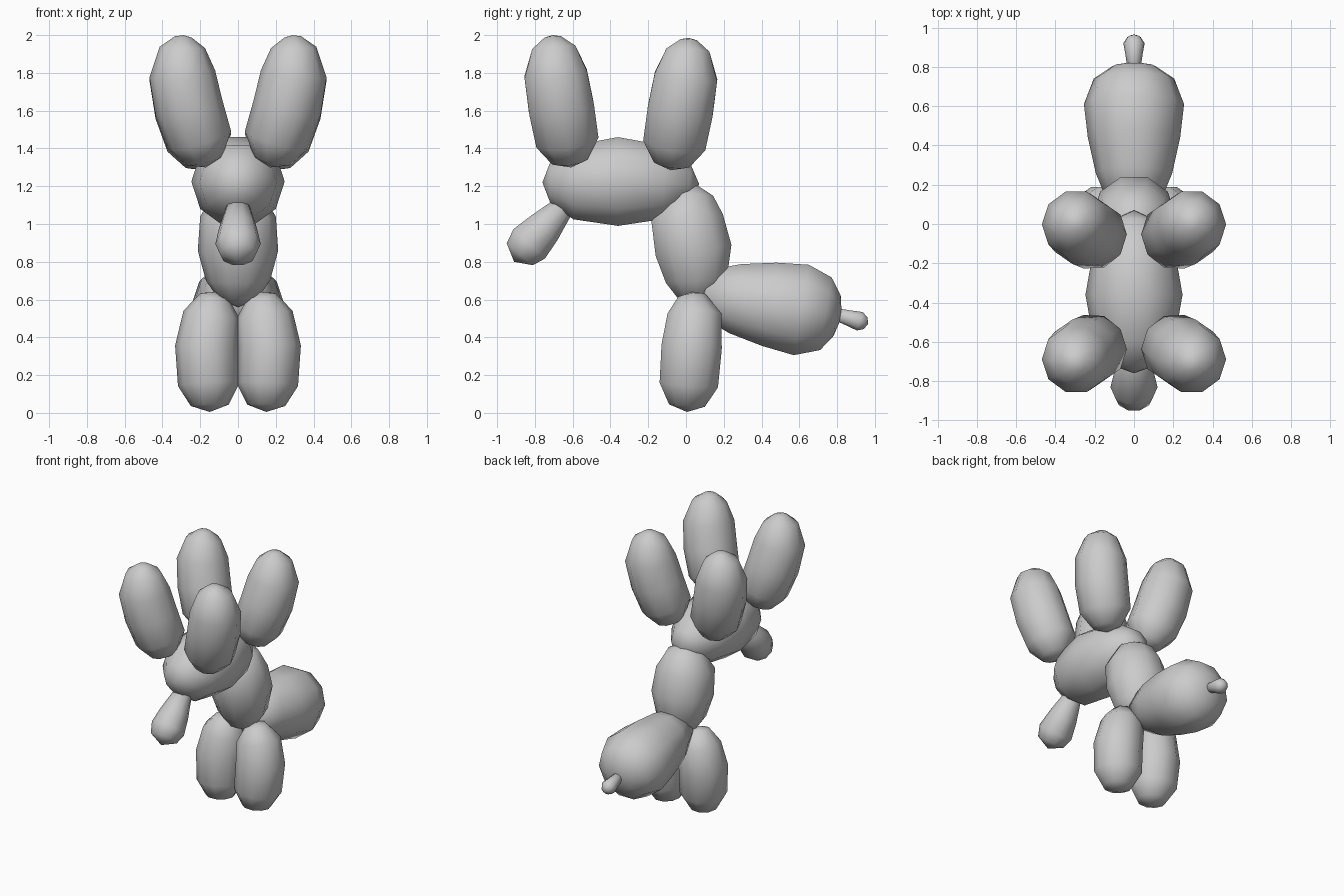
import bpy, bmesh
from math import cos, sin, pi
from mathutils import Vector

cube = bpy.data.objects.get("Cube")
if cube:
    bpy.data.objects.remove(cube)

rubber = bpy.data.materials.new("grey rubber")
rubber.use_nodes = True
GREY = (0.6, 0.6, 0.6, 1)
rubber.diffuse_color = GREY
rubber.node_tree.nodes["Principled BSDF"].inputs["Base Color"].default_value = GREY

SIDES = 10


def balloon(name, path, side=1):
    """Loft round rings (x, y, z, radius) along a path; radius 0 makes a pole."""
    bm = bmesh.new()
    pts = [Vector((p[0] * side, p[1], p[2])) for p in path]
    rings = []
    for i, c in enumerate(pts):
        r = path[i][3]
        if r == 0:
            rings.append([bm.verts.new(c)] * SIDES)
            continue
        t = (pts[min(i + 1, len(pts) - 1)] - pts[max(i - 1, 0)]).normalized()
        u = (Vector((1, 0, 0)) - t * t.x).normalized()
        v = t.cross(u)
        rings.append([bm.verts.new(c + r * (u * cos(a) + v * sin(a)))
                      for a in (2 * pi * k / SIDES for k in range(SIDES))])
    for a, b in zip(rings, rings[1:]):
        for k in range(SIDES):
            n = (k + 1) % SIDES
            corners = list(dict.fromkeys((a[k], a[n], b[n], b[k])))
            bm.faces.new(corners)
    bmesh.ops.recalc_face_normals(bm, faces=bm.faces)
    for f in bm.faces:
        f.smooth = True
    mesh = bpy.data.meshes.new(name)
    bm.to_mesh(mesh)
    bm.free()
    mesh.materials.append(rubber)
    bpy.context.collection.objects.link(bpy.data.objects.new(name, mesh))


# Upper body, lying along y
balloon("upper_body", [
    (0, -0.76, 1.22, 0), (0, -0.72, 1.22, 0.11), (0, -0.6, 1.22, 0.205),
    (0, -0.36, 1.225, 0.247), (0, -0.12, 1.22, 0.205), (0, 0.02, 1.21, 0.11),
    (0, 0.07, 1.21, 0)])

# Chest, linking the upper body to the lower legs
balloon("chest", [
    (0, 0.06, 0.56, 0), (0, 0.06, 0.6, 0.1), (0, 0.055, 0.7, 0.17),
    (0, 0.04, 0.86, 0.213), (0, 0.005, 1.04, 0.2), (0, 0.02, 1.16, 0.13),
    (0, 0.02, 1.23, 0)])

# Large rounded balloon with its knot
balloon("rear_balloon", [
    (0, 0.07, 0.64, 0), (0, 0.1, 0.635, 0.13), (0, 0.26, 0.605, 0.195),
    (0, 0.44, 0.575, 0.235), (0, 0.61, 0.545, 0.255), (0, 0.74, 0.525, 0.205),
    (0, 0.8, 0.515, 0.115), (0, 0.825, 0.51, 0)])
balloon("rear_knot", [
    (0, 0.78, 0.525, 0), (0, 0.8, 0.52, 0.035), (0, 0.87, 0.5, 0.045),
    (0, 0.92, 0.485, 0.054), (0, 0.95, 0.475, 0.035), (0, 0.965, 0.47, 0)])

# Tapered balloon hanging at the front
balloon("front_tip", [
    (0, -0.63, 1.11, 0), (0, -0.655, 1.085, 0.065), (0, -0.75, 0.98, 0.1),
    (0, -0.83, 0.895, 0.12), (0, -0.88, 0.84, 0.095), (0, -0.91, 0.8, 0)])

# Paired limbs
LOWER = [
    (0.15, 0.005, 0.005, 0), (0.15, 0.005, 0.04, 0.1),
    (0.155, 0.015, 0.15, 0.163), (0.165, 0.03, 0.35, 0.168),
    (0.14, 0.045, 0.52, 0.15), (0.125, 0.03, 0.62, 0.075),
    (0.12, 0.03, 0.64, 0)]
UPPER = [
    (0.17, -0.08, 1.285, 0), (0.18, -0.075, 1.32, 0.1),
    (0.205, -0.06, 1.43, 0.175), (0.26, -0.03, 1.6, 0.182),
    (0.295, 0, 1.78, 0.175), (0.295, 0.01, 1.92, 0.12),
    (0.29, 0.015, 1.975, 0.045), (0.29, 0.015, 1.985, 0)]
MIRROR_Y = -0.69
for label, side in (("left", 1), ("right", -1)):
    balloon(label + "_lower_leg", LOWER, side)
    balloon(label + "_rear_upper_limb", UPPER, side)
    balloon(label + "_front_upper_limb",
            [(x, MIRROR_Y - y, z + 0.015, r) for x, y, z, r in UPPER], side)
